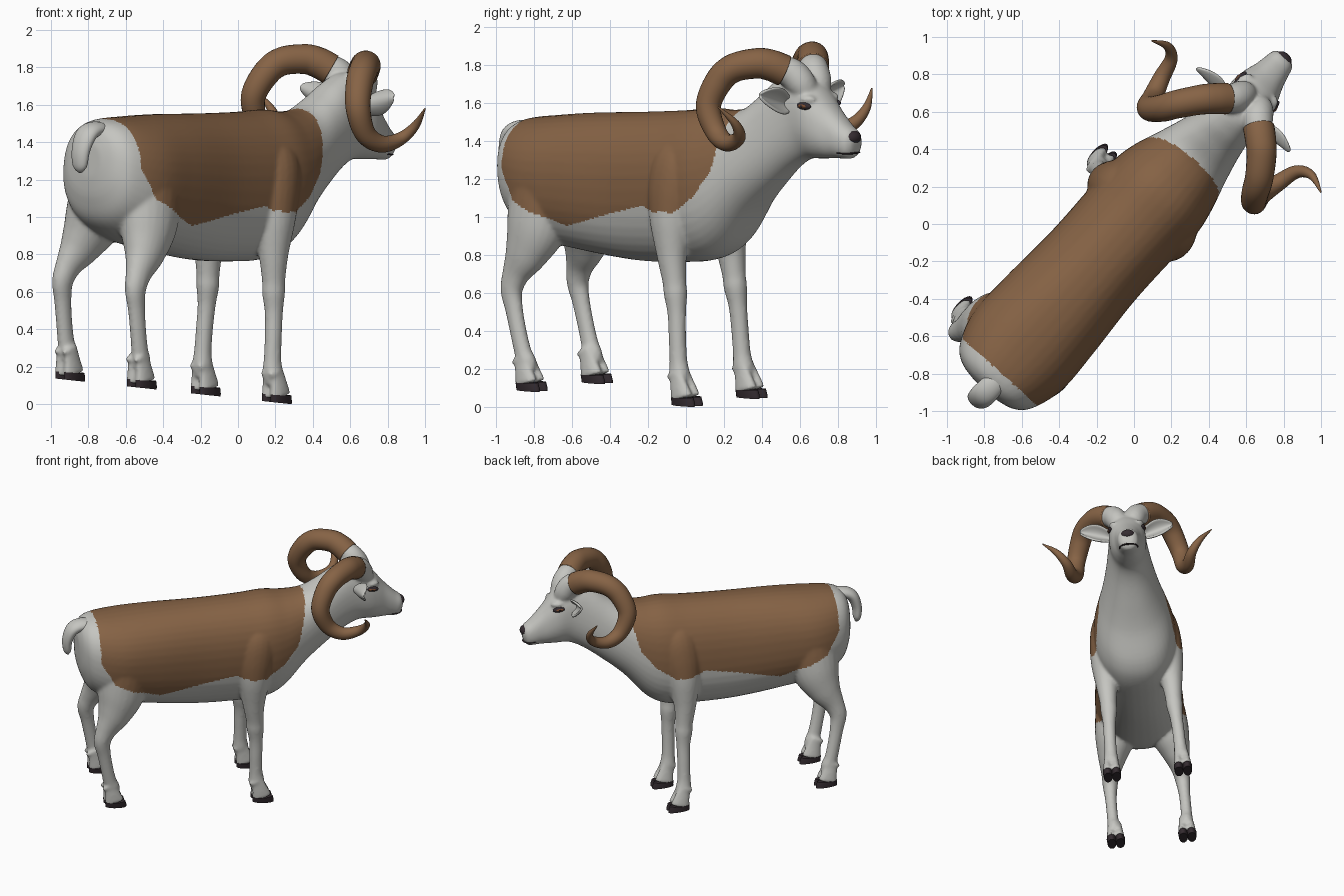
import bpy, bmesh, math
from mathutils import Vector, Matrix
from mathutils.bvhtree import BVHTree

if "Cube" in bpy.data.objects:
    bpy.data.objects.remove(bpy.data.objects["Cube"])

# Local frame: x = forward, y = left, z = up; the whole animal is turned and slightly tilted
M = (Matrix.Rotation(math.radians(6.2), 4, 'Y') @ Matrix.Rotation(math.radians(48.3), 4, 'Z')
     @ Matrix.Translation((0, 0.107, 0)))


def material(name, rgb):
    m = bpy.data.materials.new(name)
    m.diffuse_color = (*rgb, 1)
    m.use_nodes = True
    m.node_tree.nodes["Principled BSDF"].inputs["Base Color"].default_value = m.diffuse_color
    return m


WHITE = material("white_coat", (0.56, 0.56, 0.53))
BROWN = material("brown_coat", (0.24, 0.125, 0.06))
DARK = material("dark_hoof", (0.035, 0.025, 0.03))
IRIS = material("eye_amber", (0.2, 0.075, 0.03))


def spline(pts, n):
    """Catmull-Rom interpolation of equal-length tuples."""
    out = []
    for i in range(len(pts) - 1):
        p = [Vector(pts[max(0, min(len(pts) - 1, i + k))]) for k in (-1, 0, 1, 2)]
        for j in range(n):
            t = j / n
            out.append(0.5 * (2 * p[1] + (p[2] - p[0]) * t
                              + (2 * p[0] - 5 * p[1] + 4 * p[2] - p[3]) * t * t
                              + (3 * p[1] - p[0] - 3 * p[2] + p[3]) * t ** 3))
    out.append(Vector(pts[-1]))
    return out


def loft(bm, rings):
    """Skin a list of rings and cap both ends."""
    rows = [[bm.verts.new(v) for v in r] for r in rings]
    n = len(rows[0])
    for a, b in zip(rows, rows[1:]):
        for i in range(n):
            bm.faces.new((a[i], a[(i + 1) % n], b[(i + 1) % n], b[i]))
    bm.faces.new(rows[0][::-1])
    bm.faces.new(rows[-1])


def tube(bm, pts, lateral=1.0, n=6, sides=24):
    """Tube through (x, y, z, radius) points; lateral scales the sideways radius."""
    s = spline(pts, n)
    rings = []
    for i, p in enumerate(s):
        t = (s[min(i + 1, len(s) - 1)].xyz - s[max(i - 1, 0)].xyz).normalized()
        side = Vector((0, 1, 0))
        side = (side - t * side.dot(t)).normalized()
        up = t.cross(side)
        r = max(p[3], 0.003)
        rings.append([p.xyz + (side * math.cos(k * math.tau / sides) * lateral
                               + up * math.sin(k * math.tau / sides)) * r for k in range(sides)])
    loft(bm, rings)


def ellipsoid(bm, c, r):
    bmesh.ops.create_uvsphere(bm, u_segments=24, v_segments=16, radius=1,
                              matrix=Matrix.Translation(c) @ Matrix.Diagonal((*r, 1)))


def make(name, bm, mat):
    bmesh.ops.recalc_face_normals(bm, faces=bm.faces[:])
    me = bpy.data.meshes.new(name)
    bm.to_mesh(me)
    bm.free()
    ob = bpy.data.objects.new(name, me)
    bpy.context.collection.objects.link(ob)
    me.materials.append(mat)
    for p in me.polygons:
        p.use_smooth = True
    ob.matrix_world = M
    return ob


# ---- Body: torso, neck and head as (top x, top z, bottom x, bottom z, half width)
SECTIONS = [
    (-1.29, 1.30, -1.275, 1.12, 0.08), (-1.265, 1.385, -1.245, 1.00, 0.185),
    (-1.19, 1.435, -1.17, 0.88, 0.26), (-1.0, 1.465, -1.0, 0.80, 0.315),
    (-0.75, 1.495, -0.75, 0.765, 0.31), (-0.4, 1.525, -0.4, 0.74, 0.288),
    (-0.1, 1.555, -0.1, 0.752, 0.29), (0.08, 1.58, 0.11, 0.78, 0.295),
    (0.22, 1.58, 0.25, 0.86, 0.27), (0.36, 1.605, 0.40, 1.05, 0.22),
    (0.47, 1.68, 0.55, 1.195, 0.178), (0.57, 1.765, 0.68, 1.305, 0.15),
    (0.67, 1.82, 0.78, 1.36, 0.135), (0.79, 1.80, 0.87, 1.37, 0.133),
    (0.87, 1.735, 0.93, 1.375, 0.118), (0.95, 1.65, 0.985, 1.38, 0.095),
    (1.04, 1.57, 1.03, 1.38, 0.08), (1.09, 1.535, 1.075, 1.385, 0.068),
    (1.112, 1.49, 1.10, 1.415, 0.035)]
bm = bmesh.new()
rings = []
for tx, tz, bx, bz, w in spline(SECTIONS, 6):
    top, bot = Vector((tx, 0, tz)), Vector((bx, 0, bz))
    ring = []
    for k in range(40):
        c, s = math.cos(k * math.tau / 40), math.sin(k * math.tau / 40)
        c, s = (math.copysign(abs(q) ** 0.88, q) for q in (c, s))
        ring.append((top + bot) / 2 + (top - bot) / 2 * s + Vector((0, w * c, 0)))
    rings.append(ring)
loft(bm, rings)

# Legs as (x, side, z, radius), ending above two toes each
FRONT = [(0.02, .10, 1.42, .10), (0.01, .15, 1.3, .155), (0.0, .185, 1.15, .155), (.0, .218, 1.0, .122),
         (.012, .233, .82, .083), (.032, .236, .68, .064), (.042, .237, .61, .063), (.055, .242, .51, .05),
         (.065, .248, .38, .047), (.075, .251, .26, .048), (.085, .253, .19, .056), (.1, .255, .13, .05)]
HIND = [(-.95, .11, 1.28, .19), (-.955, .15, 1.08, .2), (-.975, .195, .89, .172), (-1.018, .23, .75, .122),
        (-1.07, .252, .64, .078), (-1.093, .262, .55, .062), (-1.072, .265, .45, .05),
        (-1.04, .266, .33, .047), (-1.01, .265, .23, .049), (-.99, .262, .18, .056), (-.975, .26, .13, .05)]
FEET = [(0.132, .256), (-0.962, .258)]
for sg in (1, -1):
    for path, (fx, fy), lat in ((FRONT, FEET[0], 0.95), (HIND, FEET[1], 0.85)):
        tube(bm, [(x, sg * y, z, r) for x, y, z, r in path], lat)
        for o in (-0.03, 0.03):
            y = sg * fy + o
            tube(bm, [(fx - .05, y * .99, .21, .038), (fx - .025, y, .135, .056),
                      (fx - .002, y, .066, .073)], 0.5, 4)
            tube(bm, [(fx - .05, y, .19, .025), (fx - .1, y, .17, .014)], 1, 3, 12)  # dewclaws
    # white skin at the root of each horn, running on inside it
    tube(bm, [(.80, sg * .045, 1.69, .06), (.775, sg * .06, 1.76, .078), (.725, sg * .09, 1.82, .08),
              (.66, sg * .16, 1.855, .066)], 1, 5)
    ellipsoid(bm, (.84, sg * .09, 1.69), (.055, .038, .025))

skin = make("body", bm, WHITE)
mod = skin.modifiers.new("fuse", 'REMESH')
mod.mode, mod.voxel_size, mod.use_smooth_shade = 'VOXEL', 0.0105, True
sm = skin.modifiers.new("soften", 'SMOOTH')
sm.iterations, sm.factor = 8, 0.5
bpy.context.view_layer.update()
me = bpy.data.meshes.new_from_object(skin.evaluated_get(bpy.context.evaluated_depsgraph_get()))
skin.modifiers.clear()
skin.data = me
me.materials.clear()
for m in (WHITE, BROWN):
    me.materials.append(m)

# Brown saddle: everything above this (x, z) line
SADDLE = [(-1.18, 1.5), (-1.16, 1.2), (-1.05, 1.04), (-.9, .98), (-.7, .92), (-.42, 1.0),
          (-.15, 1.07), (-.1, 1.05), (.08, 1.05), (.2, 1.14), (.3, 1.28), (.36, 1.62)]


def in_saddle(x, z):
    for (x0, z0), (x1, z1) in zip(SADDLE, SADDLE[1:]):
        if x0 <= x < x1:
            return z > z0 + (z1 - z0) * (x - x0) / (x1 - x0)
    return False


for p in me.polygons:
    p.use_smooth = True
    p.material_index = int(in_saddle(p.center.x, p.center.z))
tree = BVHTree.FromPolygons([v.co for v in me.vertices], [p.vertices[:] for p in me.polygons])

# ---- Tail
bm = bmesh.new()
tube(bm, [(-1.16, 0, 1.375, .035), (-1.255, 0, 1.38, .04), (-1.325, 0, 1.345, .042),
          (-1.355, 0, 1.26, .036), (-1.35, 0, 1.175, .028), (-1.34, 0, 1.14, .008)], 1.6)
make("tail", bm, WHITE)

# ---- Nose and mouth
bm = bmesh.new()
ellipsoid(bm, (1.083, 0, 1.497), (.038, .05, .036))
make("nose", bm, DARK)
bm = bmesh.new()
ellipsoid(bm, (1.045, 0, 1.415), (.066, .071, .009))
make("mouth", bm, DARK)

# ---- Horns, ears, eyes and hooves on both sides
HORN = [(.70, .115, 1.832, .084), (.655, .165, 1.86, .083), (.60, .219, 1.872, .08), (.50, .295, 1.845, .076),
        (.433, .338, 1.77, .073), (.399, .378, 1.64, .066), (.466, .39, 1.51, .056), (.573, .42, 1.465, .046),
        (.682, .453, 1.505, .035), (.715, .519, 1.584, .023), (.674, .609, 1.678, .004)]
for sg, side in ((1, "left"), (-1, "right")):
    bm = bmesh.new()
    tube(bm, [(x, sg * y, z, r) for x, y, z, r in HORN], 1, 8)
    make(side + "_horn", bm, BROWN)

    # cupped leaf-shaped ear, open to the front
    bm = bmesh.new()
    rows = []
    for i in range(15):
        u = i / 14
        w = 0.012 + 0.055 * math.sin(math.pi * min(1, 0.1 + 0.9 * u)) ** 0.8
        rows.append([bm.verts.new((0.705 + 0.06 * v * v * math.sin(math.pi * (0.2 + .75 * u)) + 0.015 * u,
                                   sg * (0.11 + 0.225 * u), 1.655 + 0.065 * u + w * v))
                     for v in (j / 5 - 1 for j in range(11))])
    for a, b in zip(rows, rows[1:]):
        for j in range(10):
            bm.faces.new((a[j], a[j + 1], b[j + 1], b[j]))
    ear = make(side + "_ear", bm, WHITE)
    sol = ear.modifiers.new("thickness", 'SOLIDIFY')
    sol.thickness, sol.offset = 0.016, 0
    ear.modifiers.new("round", 'SUBSURF').levels = 1

    # eye set on the skin surface
    hit = tree.ray_cast(Vector((.84, sg * .4, 1.655)), Vector((0, -sg, 0)))[0]
    y = hit.y if hit else sg * .12
    for name, mat, r, out in (("eyelid", DARK, (.05, .016, .02), -.004), ("iris", IRIS, (.034, .016, .012), 0),
                              ("pupil", DARK, (.014, .012, .008), .006)):
        bm = bmesh.new()
        ellipsoid(bm, (.84, y + sg * out, 1.655), r)
        make(side + "_" + name, bm, mat)

    # cloven hooves
    for (fx, fy), where in zip(FEET, ("front", "hind")):
        bm = bmesh.new()
        for o in (-0.031, 0.031):
            loft(bm, [[Vector((fx + dx + rx * math.cos(k * math.tau / 20),
                               sg * fy + o + ry * math.sin(k * math.tau / 20),
                               z - tilt * math.cos(k * math.tau / 20))) for k in range(20)]
                      for z, dx, rx, ry, tilt in ((.03, .01, .078, .031, 0), (.045, .009, .078, .033, 0),
                                                  (.073, .001, .074, .035, -.004))])
        hoof = make(side + "_" + where + "_hoof", bm, DARK)
        for p in hoof.data.polygons:
            p.use_smooth = len(p.vertices) == 4
